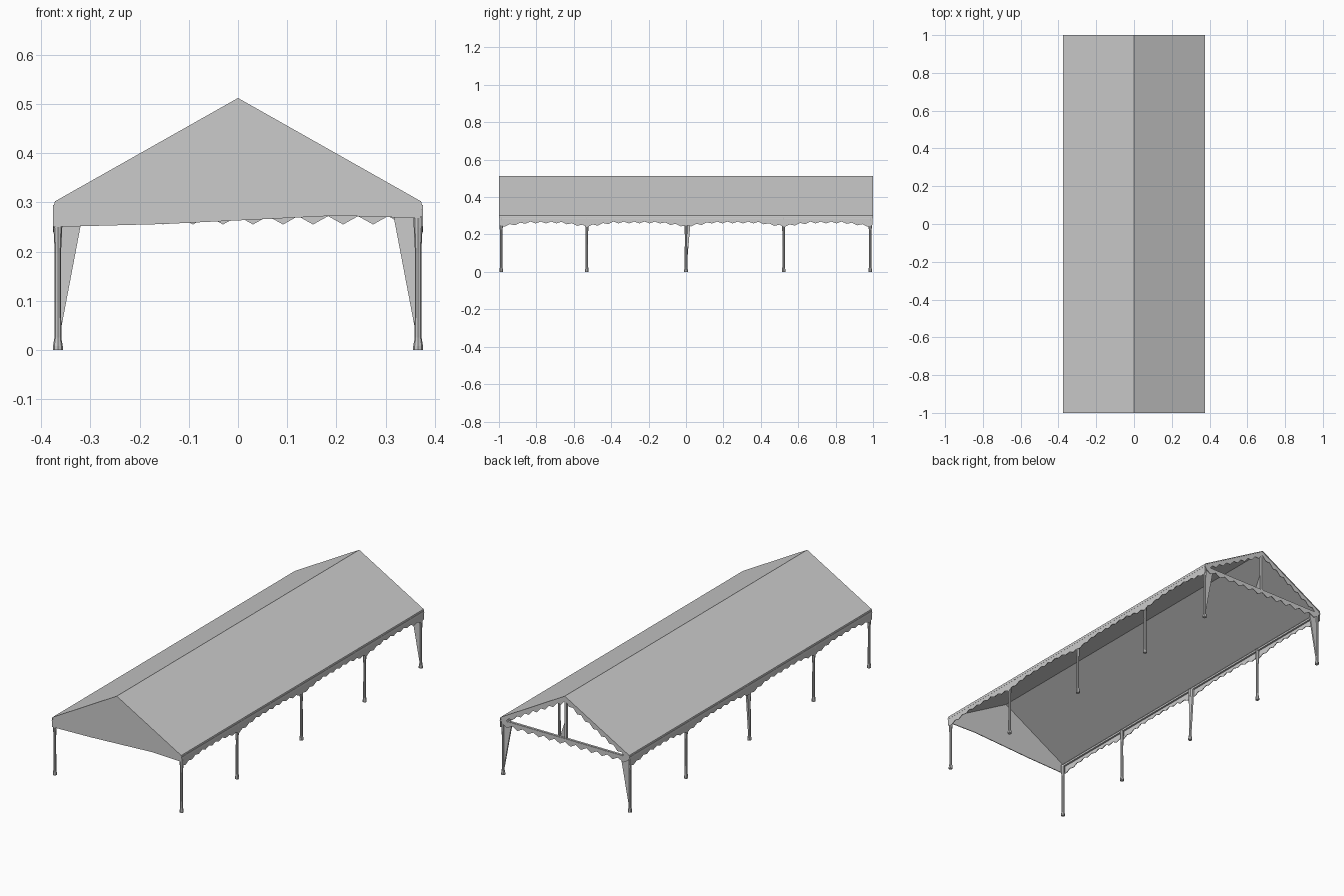
import bpy, bmesh, math
from mathutils import Vector

old = bpy.data.objects.get("Cube")
if old:
    bpy.data.objects.remove(old, do_unlink=True)

HALF_W, EAVE, RIDGE = 0.372, 0.302, 0.512
LEG_X, LEG_YS = 0.366, (-0.988, -0.53, 0.0, 0.522, 0.985)

grey = bpy.data.materials.new("canvas grey")
grey.use_nodes = True
grey.diffuse_color = (0.6, 0.6, 0.6, 1)
grey.node_tree.nodes["Principled BSDF"].inputs["Base Color"].default_value = (0.6, 0.6, 0.6, 1)


def add_object(name, verts, faces, thickness=0.0, offset=0.0):
    mesh = bpy.data.meshes.new(name)
    mesh.from_pydata([tuple(v) for v in verts], [], faces)
    mesh.materials.append(grey)
    obj = bpy.data.objects.new(name, mesh)
    bpy.context.collection.objects.link(obj)
    if thickness:
        mod = obj.modifiers.new("cloth thickness", "SOLIDIFY")
        mod.thickness, mod.offset = thickness, offset
    return obj


def pennant_strip(name, start, end, count, depth, tooth):
    """Hanging cloth strip with a triangular-toothed lower edge."""
    start, end = Vector(start), Vector(end)
    verts, faces = [], []
    steps = count * 2
    for i in range(steps + 1):
        top = start.lerp(end, i / steps)
        drop = depth(top) + (tooth if i % 2 else 0)
        verts += [top, top - Vector((0, 0, drop))]
        if i:
            a = 2 * i
            faces.append((a - 2, a - 1, a + 1, a))
    return add_object(name, verts, faces, 0.003)


def lathe(name, x, y, rings, sides=8):
    """Round post from (radius, height) rings."""
    verts, faces = [], []
    for r, z in rings:
        for k in range(sides):
            a = math.tau * k / sides
            verts.append((x + r * math.cos(a), y + r * math.sin(a), z))
    for i in range(len(rings) - 1):
        for k in range(sides):
            n = (k + 1) % sides
            faces.append((i * sides + k, i * sides + n, (i + 1) * sides + n, (i + 1) * sides + k))
    faces.append(tuple(reversed(range(sides))))
    faces.append(tuple(range((len(rings) - 1) * sides, len(rings) * sides)))
    return add_object(name, verts, faces)


def beam(name, a, b, radius):
    """Straight square rail between two points."""
    a, b = Vector(a), Vector(b)
    bm = bmesh.new()
    bmesh.ops.create_cube(bm, size=1)
    d = b - a
    for v in bm.verts:
        v.co = Vector((v.co.x * 2 * radius, v.co.y * 2 * radius, v.co.z * d.length))
    bmesh.ops.rotate(bm, verts=bm.verts, matrix=d.to_track_quat("Z", "Y").to_matrix())
    bmesh.ops.translate(bm, verts=bm.verts, vec=(a + b) / 2)
    mesh = bpy.data.meshes.new(name)
    bm.to_mesh(mesh)
    bm.free()
    mesh.materials.append(grey)
    obj = bpy.data.objects.new(name, mesh)
    bpy.context.collection.objects.link(obj)


# Roof: two slopes with a small rounded eave
profile = [(-0.376, 0.285), (-HALF_W, EAVE), (0, RIDGE), (HALF_W, EAVE), (0.376, 0.285)]
verts = [(x, y, z) for x, z in profile for y in (-1, 1)]
faces = [(2 * i, 2 * i + 2, 2 * i + 3, 2 * i + 1) for i in range(len(profile) - 1)]
add_object("roof", verts, faces, 0.004, -1)

# Closed front gable with an uneven lower hem
gable = [(-0.374, 0.25), (-0.15, 0.256), (0.2, 0.273), (0.372, 0.268),
         (HALF_W, EAVE), (0, RIDGE - 0.002), (-HALF_W, EAVE)]
add_object("front_gable", [(x, -0.996, z) for x, z in gable], [tuple(range(len(gable)))], 0.004)


# Side valances droop towards every leg
def side_depth(p):
    near = min(abs(p.y - y) for y in LEG_YS)
    return 0.026 + 0.02 * max(0, 1 - near / 0.14)


for side, label in ((1, "left"), (-1, "right")):
    x = side * 0.374
    pennant_strip(label + "_valance", (x, -0.998, 0.295), (x, 0.998, 0.295), 36, side_depth, 0.01)
    beam(label + "_eave_rail", (side * LEG_X, -0.99, 0.286), (side * LEG_X, 0.99, 0.286), 0.005)

    # Open back gable: toothed cloth below each sloping edge
    pennant_strip(label + "_rake_valance", (side * HALF_W, 0.996, EAVE), (0, 0.996, RIDGE - 0.002),
                  8, lambda p: 0.022, 0.014)

    # Legs with slightly flared feet and heads
    for i, y in enumerate(LEG_YS):
        lathe(f"{label}_leg_{i + 1}", side * LEG_X, y,
              [(0.010, 0), (0.010, 0.008), (0.007, 0.025), (0.0065, 0.2), (0.009, 0.25), (0.010, 0.29)])

    # Gathered cloth tapering down each back leg
    x0, x1 = side * 0.362, side * 0.318
    add_object(label + "_back_drape", [(x0, 0.984, 0.03), (x1, 0.984, 0.262), (x1, 0.984, 0.285), (x0, 0.984, 0.285)],
               [(0, 1, 2, 3)], 0.008)

# Gathered cloth on the right middle leg
add_object("right_middle_drape", [(-LEG_X, 0.003, 0.02), (-LEG_X, 0.026, 0.285), (-LEG_X, -0.004, 0.285)],
           [(0, 1, 2)], 0.01)

# Back tie rail, its pennants, and the short post up to the ridge
beam("back_tie_rail", (-LEG_X, 0.99, 0.284), (LEG_X, 0.99, 0.284), 0.006)
pennant_strip("back_tie_pennants", (-LEG_X, 0.996, 0.288), (LEG_X, 0.996, 0.288), 12, lambda p: 0.016, 0.017)
beam("back_king_post", (0, 0.988, 0.284), (0, 0.988, RIDGE - 0.012), 0.006)
add_object("king_post_drape", [(0, 0.985, 0.29), (0.035, 0.985, 0.29), (0, 0.985, 0.4)], [(0, 1, 2)], 0.004)
